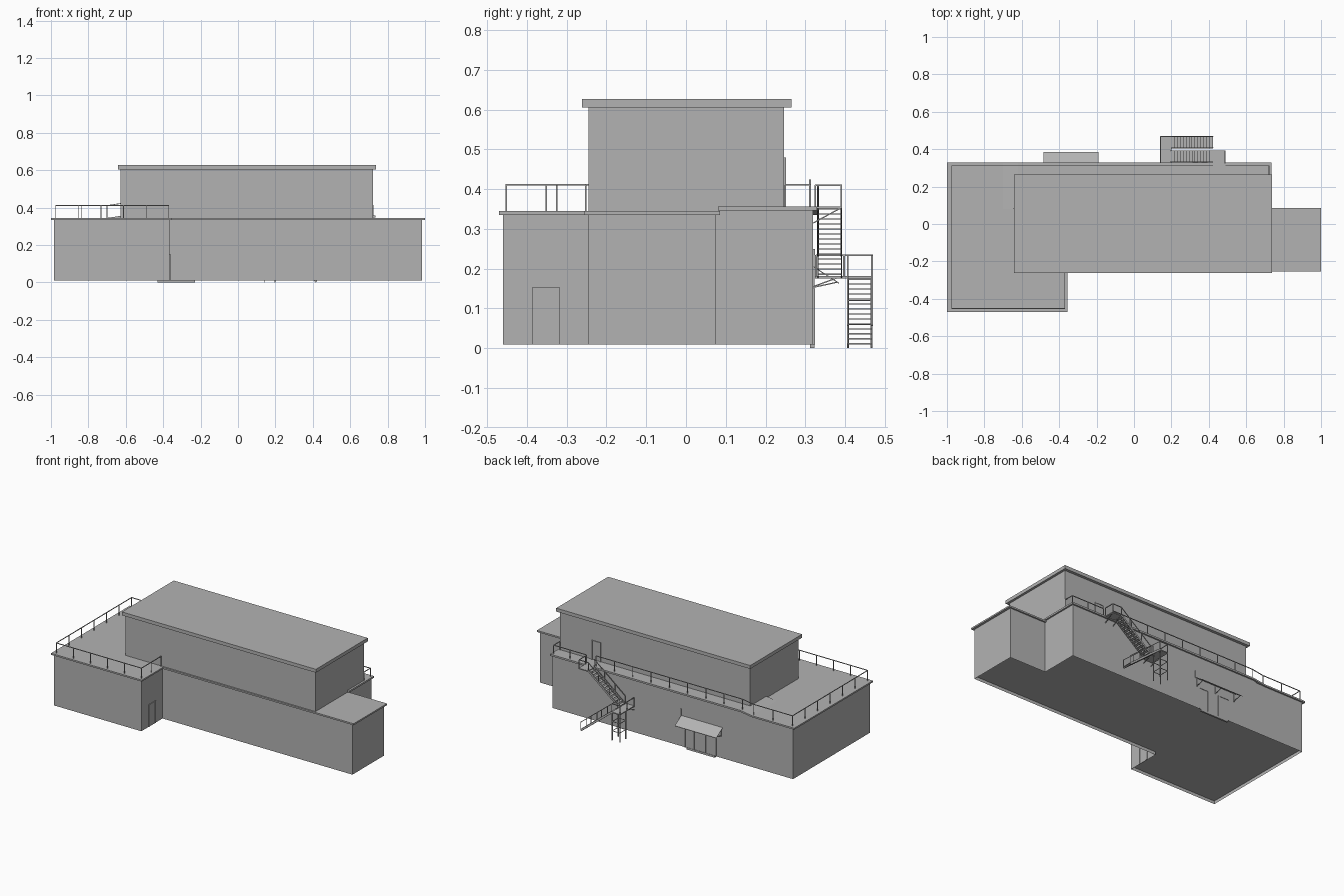
import bpy, bmesh
from mathutils import Vector, Matrix

if "Cube" in bpy.data.objects:
    bpy.data.objects.remove(bpy.data.objects["Cube"])

grey = bpy.data.materials.new("mid_grey")
grey.diffuse_color = (0.45, 0.45, 0.45, 1)
grey.use_nodes = True
grey.node_tree.nodes["Principled BSDF"].inputs["Base Color"].default_value = grey.diffuse_color


def finish(name, bm, fix=True):
    if fix:
        bmesh.ops.recalc_face_normals(bm, faces=bm.faces)
    me = bpy.data.meshes.new(name)
    bm.to_mesh(me)
    bm.free()
    me.materials.append(grey)
    ob = bpy.data.objects.new(name, me)
    bpy.context.collection.objects.link(ob)
    return ob


def add_box(bm, a, b):
    a, b = Vector(a), Vector(b)
    m = Matrix.Translation((a + b) / 2) @ Matrix.Diagonal((*(b - a), 1))
    bmesh.ops.create_cube(bm, size=1, matrix=m)


def add_beam(bm, p, q, w=0.004, h=None):
    p, q = Vector(p), Vector(q)
    d = q - p
    rot = d.to_track_quat('Z', 'Y').to_matrix().to_4x4()
    m = Matrix.Translation((p + q) / 2) @ rot @ Matrix.Diagonal((w, h or w, d.length, 1))
    bmesh.ops.create_cube(bm, size=1, matrix=m)


def box(name, a, b):
    bm = bmesh.new()
    add_box(bm, a, b)
    return finish(name, bm)


def prism(name, pts, vec):
    """Extrude a 3D polygon along vec."""
    bm = bmesh.new()
    f = bm.faces.new([bm.verts.new(p) for p in pts])
    r = bmesh.ops.extrude_face_region(bm, geom=[f])
    bmesh.ops.translate(bm, vec=vec, verts=[v for v in r['geom'] if isinstance(v, bmesh.types.BMVert)])
    return finish(name, bm)


# Lower storey: open-bottomed wall shell with a recessed floor
plan = [(-0.985, -0.46), (-0.365, -0.46), (-0.365, -0.245), (0.985, -0.245),
        (0.985, 0.075), (0.725, 0.075), (0.725, 0.32), (-0.985, 0.32)]
bm = bmesh.new()
lo = [bm.verts.new((x, y, 0.01)) for x, y in plan]
hi = [bm.verts.new((x, y, 0.337)) for x, y in plan]
for i in range(len(plan)):
    j = (i + 1) % len(plan)
    bm.faces.new((lo[i], lo[j], hi[j], hi[i]))
bm.faces.new([bm.verts.new((x, y, 0.03)) for x, y in reversed(plan)])
finish("lower_walls", bm, fix=False)

# Lower roof slab, and the slightly higher slab along the back
slab = [(-1, -0.47), (-0.355, -0.47), (-0.355, -0.255), (1, -0.255), (1, 0.085),
        (0.72, 0.085), (0.72, 0.24), (-0.70, 0.24), (-0.70, 0.33), (-1, 0.33)]
prism("lower_roof", [(x, y, 0.335) for x, y in slab], (0, 0, 0.01))
prof = [(-0.70, 0.335), (-0.62, 0.346), (0.735, 0.346), (0.735, 0.357), (-0.62, 0.357), (-0.70, 0.345)]
prism("raised_back_roof", [(x, 0.08, z) for x, z in prof], (0, 0.25, 0))
box("raised_back_wall", (-0.64, 0.076, 0.336), (0.725, 0.32, 0.347))

# Upper storey
box("upper_walls", (-0.628, -0.245, 0.34), (0.722, 0.247, 0.606))
box("upper_roof", (-0.642, -0.262, 0.605), (0.737, 0.265, 0.627))


# Doors: thin leaf with a frame, on a wall facing +x or +y
def door(name, axis, wall, c, w, z0, z1):
    bm = bmesh.new()

    def part(a0, a1, b0, b1, t):
        if axis == 'x':
            add_box(bm, (wall - 0.002, a0, b0), (wall + t, a1, b1))
        else:
            add_box(bm, (a0, wall - 0.002, b0), (a1, wall + t, b1))
    part(c - w / 2, c + w / 2, z0, z1, 0.001)
    for s in (-1, 1):
        e = c + s * w / 2
        part(e - 0.003, e + 0.003, z0, z1, 0.004)
    part(c - w / 2 - 0.003, c + w / 2 + 0.003, z1 - 0.005, z1, 0.004)
    finish(name, bm)


door("wing_door", 'x', -0.365, -0.352, 0.065, 0.01, 0.153)
door("upper_door", 'y', 0.247, 0.465, 0.06, 0.357, 0.48)
door("back_door_left", 'y', 0.32, -0.25, 0.065, 0.01, 0.15)
door("back_door_right", 'y', 0.32, -0.40, 0.075, 0.01, 0.15)
box("back_door_sill", (-0.43, 0.312, 0), (-0.23, 0.323, 0.012))

# Awning over the back doors, with braces
prism("awning", [(-0.485, 0.32, 0.207), (-0.485, 0.385, 0.165), (-0.485, 0.385, 0.162), (-0.485, 0.32, 0.204)],
      (0.295, 0, 0))
bm = bmesh.new()
for x in (-0.475, -0.337, -0.20):
    add_beam(bm, (x, 0.32, 0.153), (x, 0.38, 0.166), 0.003)
    add_beam(bm, (x, 0.322, 0.15), (x, 0.322, 0.205), 0.003)
finish("awning_braces", bm)
box("wall_pipe", (-0.193, 0.32, 0.205), (-0.187, 0.325, 0.25))


# Roof railings
def railing(name, path, h=0.064, step=0.13):
    bm = bmesh.new()
    up = Vector((0, 0, h))
    for p, q in zip(path, path[1:]):
        p, q = Vector(p), Vector(q)
        add_beam(bm, p + up, q + up)
        n = max(1, round((q - p).length / step))
        for i in range(n + 1):
            b = p.lerp(q, i / n)
            add_beam(bm, b, b + up)
    return finish(name, bm)


railing("roof_railing", [(0.42, 0.312, 0.357), (-0.62, 0.312, 0.357), (-0.70, 0.312, 0.345),
                         (-0.975, 0.312, 0.345), (-0.975, -0.452, 0.345), (-0.37, -0.452, 0.345),
                         (-0.37, -0.252, 0.345)], 0.066)
railing("roof_railing_end", [(0.49, 0.312, 0.357), (0.722, 0.312, 0.357), (0.722, 0.25, 0.357)], 0.054)


# Outside stair: two flights, each running x 0.20 to 0.42
def flight(name, y0, y1, z_start, z_end, steps=14):
    bm = bmesh.new()
    x0, x1 = 0.20, 0.42
    for i in range(steps):
        t = (i + 0.5) / steps
        x, z = x0 + (x1 - x0) * t, z_start + (z_end - z_start) * t
        add_box(bm, (x - 0.009, y0, z - 0.0015), (x + 0.009, y1, z + 0.0015))
    for y in (y0, y1):
        a, b = Vector((x0, y, z_start)), Vector((x1, y, z_end))
        up = Vector((0, 0, 0.052))
        add_beam(bm, a, b, 0.003, 0.012)
        add_beam(bm, a + up, b + up)
        for t in (0, 0.33, 0.67, 1):
            p = a.lerp(b, t)
            add_beam(bm, p, p + up, 0.003)
    finish(name, bm)


flight("lower_flight", 0.407, 0.468, 0.18, 0.005)
flight("upper_flight", 0.332, 0.391, 0.18, 0.357)
box("middle_landing", (0.14, 0.325, 0.176), (0.20, 0.47, 0.182))
box("top_landing", (0.42, 0.32, 0.351), (0.488, 0.393, 0.357))
railing("middle_landing_railing", [(0.142, 0.327, 0.18), (0.142, 0.468, 0.18), (0.20, 0.468, 0.18)], 0.054, 0.07)
railing("top_landing_railing", [(0.42, 0.391, 0.357), (0.486, 0.391, 0.357), (0.486, 0.325, 0.357)], 0.053, 0.07)

# Landing legs, cross ties and wall brackets
bm = bmesh.new()
for x in (0.143, 0.197):
    for y in (0.407, 0.467):
        add_beam(bm, (x, y, 0), (x, y, 0.178), 0.005)
    for z in (0.06, 0.12):
        add_beam(bm, (x, 0.407, z), (x, 0.467, z), 0.003)
    add_beam(bm, (x, 0.32, 0.155), (x, 0.38, 0.177), 0.003)
for y in (0.407, 0.467):
    for z in (0.06, 0.12):
        add_beam(bm, (0.143, y, z), (0.197, y, z), 0.003)
for x in (0.425, 0.483):
    add_beam(bm, (x, 0.32, 0.315), (x, 0.388, 0.352), 0.003)
finish("stair_supports", bm)
